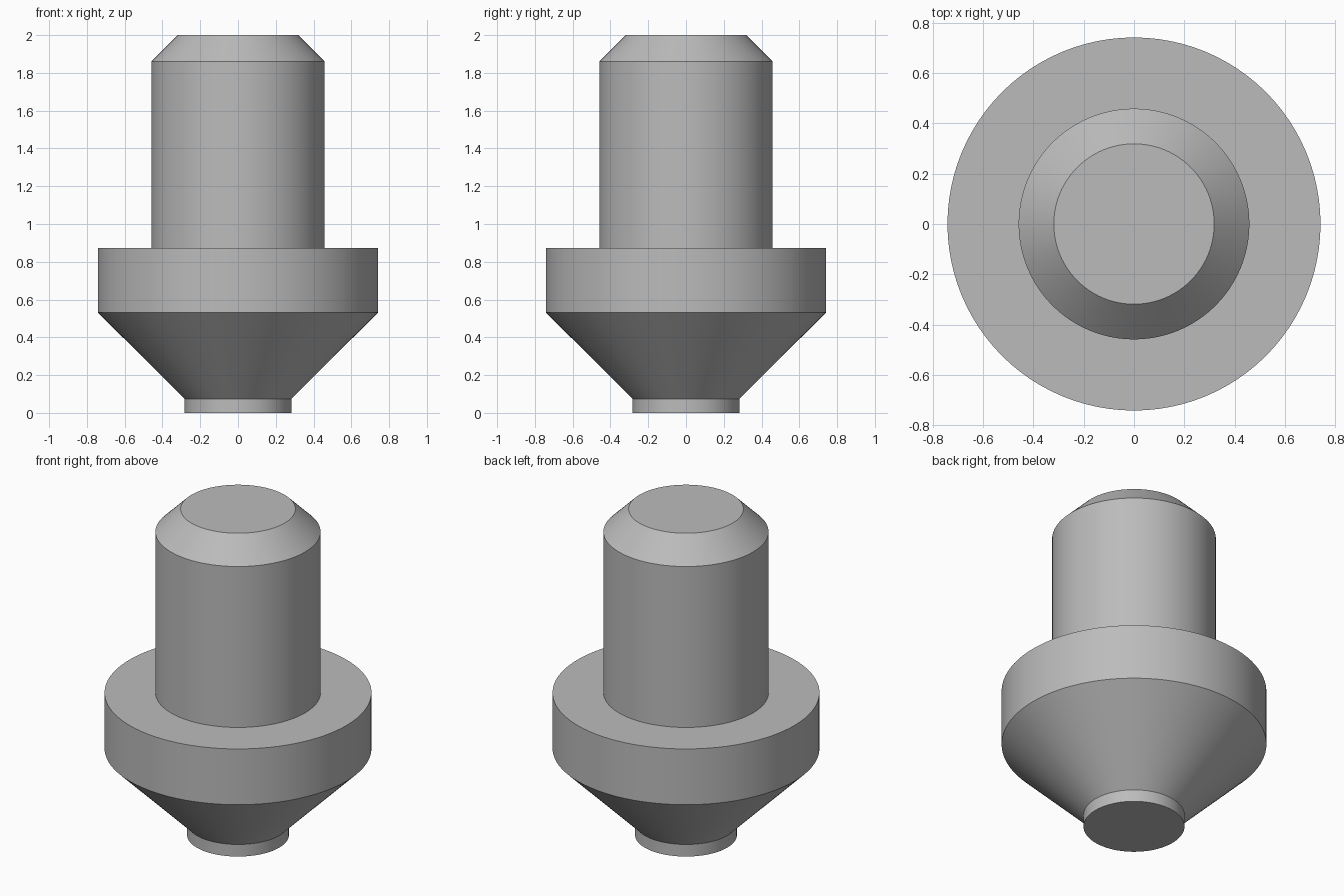
import bpy
import bmesh
import math

SIDES = 96

cube = bpy.data.objects.get("Cube")
if cube:
    bpy.data.objects.remove(cube, do_unlink=True)

# Plain grey metal
grey = bpy.data.materials.new("grey_metal")
grey.use_nodes = True
colour = (0.5, 0.5, 0.5, 1.0)
grey.diffuse_color = colour
grey.node_tree.nodes["Principled BSDF"].inputs["Base Color"].default_value = colour

# Half outline (radius, height), from the foot up to the chamfered shaft end
foot = [(0.283, 0.0), (0.283, 0.074)]
collar = [(0.742, 0.532), (0.742, 0.874)]
shaft = [(0.459, 0.874), (0.459, 1.861), (0.319, 2.0)]
profile = foot + collar + shaft

# Turn the outline into rings, bridge them, and cap both ends
bm = bmesh.new()
rings = []
for radius, height in profile:
    angles = [2 * math.pi * i / SIDES for i in range(SIDES)]
    rings.append([bm.verts.new((radius * math.cos(a), radius * math.sin(a), height))
                  for a in angles])
for low, high in zip(rings, rings[1:]):
    for i in range(SIDES):
        j = (i + 1) % SIDES
        bm.faces.new((low[i], low[j], high[j], high[i]))
bm.faces.new(rings[0][::-1])
bm.faces.new(rings[-1])

mesh = bpy.data.meshes.new("stepped_pin")
bm.to_mesh(mesh)
bm.free()
mesh.materials.append(grey)

pin = bpy.data.objects.new("stepped_pin", mesh)
bpy.context.collection.objects.link(pin)

# Smooth round walls, crisp edges between the steps
bpy.ops.object.select_all(action="DESELECT")
pin.select_set(True)
bpy.context.view_layer.objects.active = pin
bpy.ops.object.shade_smooth_by_angle(angle=math.radians(30))
